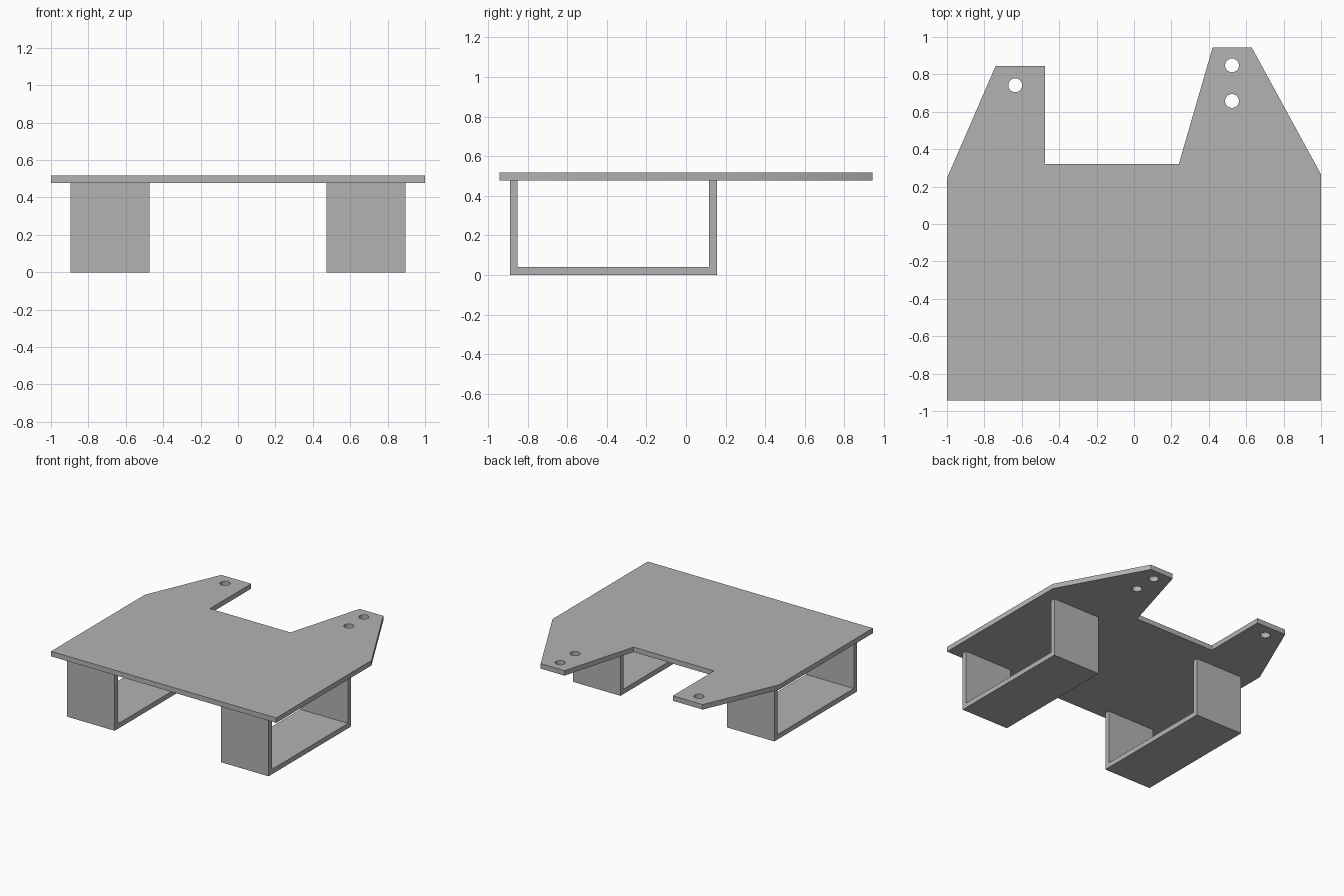
import bpy
import bmesh
from mathutils import Matrix, Vector

cube = bpy.data.objects.get("Cube")
if cube:
    bpy.data.objects.remove(cube, do_unlink=True)

# Single grey material
grey = bpy.data.materials.new("plain grey")
grey.use_nodes = True
colour = (0.45, 0.45, 0.45, 1)
grey.diffuse_color = colour
grey.node_tree.nodes["Principled BSDF"].inputs["Base Color"].default_value = colour

PLATE_BOTTOM, PLATE_TOP = 0.477, 0.517
WALL = 0.04


def add_object(name, bm):
    bmesh.ops.recalc_face_normals(bm, faces=bm.faces)
    mesh = bpy.data.meshes.new(name)
    bm.to_mesh(mesh)
    bm.free()
    mesh.materials.append(grey)
    obj = bpy.data.objects.new(name, mesh)
    bpy.context.collection.objects.link(obj)
    return obj


def extrude_profile(name, points, offset):
    """Fill a closed outline and extrude it along the offset."""
    bm = bmesh.new()
    face = bm.faces.new([bm.verts.new(p) for p in points])
    result = bmesh.ops.extrude_face_region(bm, geom=[face], use_keep_orig=True)
    verts = [v for v in result["geom"] if isinstance(v, bmesh.types.BMVert)]
    bmesh.ops.translate(bm, verts=verts, vec=Vector(offset))
    return add_object(name, bm)


# Top plate with two rear arms
outline = [(-1, -0.943), (1, -0.943), (1, 0.265), (0.63, 0.943), (0.42, 0.943),
           (0.24, 0.322), (-0.475, 0.322), (-0.475, 0.845), (-0.74, 0.845), (-1, 0.245)]
plate = extrude_profile("top_plate", [(x, y, PLATE_BOTTOM) for x, y in outline],
                        (0, 0, PLATE_TOP - PLATE_BOTTOM))

# Bolt holes drilled through the arms
bm = bmesh.new()
for x, y in [(-0.635, 0.742), (0.524, 0.848), (0.524, 0.658)]:
    bmesh.ops.create_cone(bm, cap_ends=True, segments=32, radius1=0.037, radius2=0.037,
                          depth=0.2, matrix=Matrix.Translation((x, y, PLATE_TOP)))
drill = add_object("hole_cutter", bm)
drill.hide_render = True
drill.hide_viewport = True
drill.display_type = 'WIRE'
cut = plate.modifiers.new("bolt_holes", 'BOOLEAN')
cut.operation = 'DIFFERENCE'
cut.solver = 'EXACT'
cut.object = drill

# Bake the drilled plate and remove the cutter
bpy.context.view_layer.update()
drilled = bpy.data.meshes.new_from_object(
    plate.evaluated_get(bpy.context.evaluated_depsgraph_get()))
plate.modifiers.clear()
plate.data = drilled
bpy.data.objects.remove(drill, do_unlink=True)

# Smooth hole walls, crisp edges elsewhere
bpy.context.view_layer.objects.active = plate
plate.select_set(True)
bpy.ops.object.shade_smooth_by_angle(angle=0.5)

# U-shaped feet, open at the sides
front, back = -0.89, 0.157
channel = [(front, PLATE_BOTTOM), (front, 0), (back, 0), (back, PLATE_BOTTOM),
           (back - WALL, PLATE_BOTTOM), (back - WALL, WALL),
           (front + WALL, WALL), (front + WALL, PLATE_BOTTOM)]
for side, sign in (("left", 1), ("right", -1)):
    extrude_profile(side + "_foot_channel", [(sign * 0.472, y, z) for y, z in channel],
                    (sign * 0.423, 0, 0))
